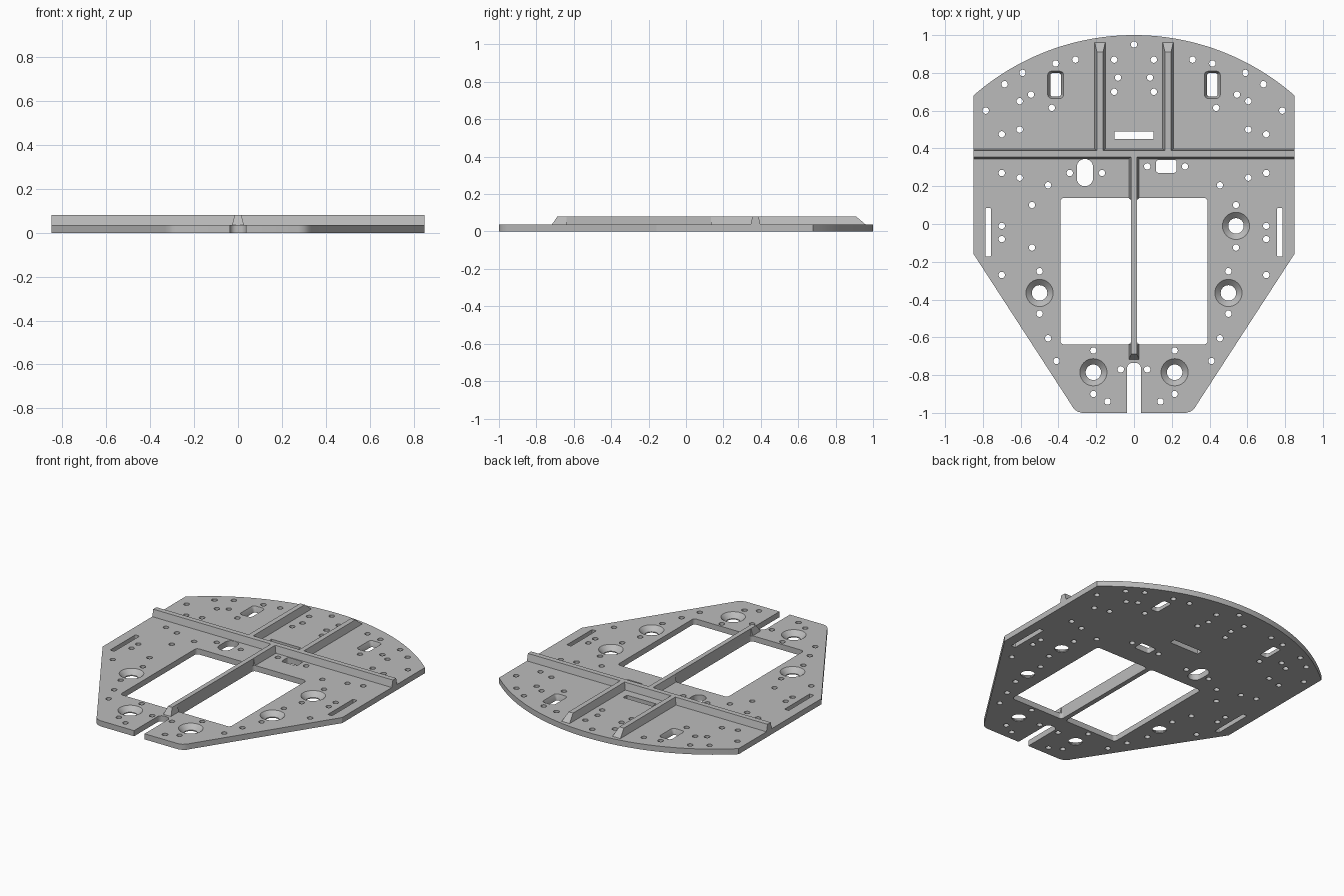
import bpy
import bmesh
from math import sin, cos, pi, asin, radians

cube = bpy.data.objects.get("Cube")
if cube:
    bpy.data.objects.remove(cube, do_unlink=True)

THICK = 0.036     # plate thickness
TOP = 0.08        # height of rib crests
HALF = 0.85       # half width of plate

grey = bpy.data.materials.new("light grey plastic")
grey.use_nodes = True
grey.diffuse_color = (0.5, 0.5, 0.5, 1)
grey.node_tree.nodes["Principled BSDF"].inputs["Base Color"].default_value = grey.diffuse_color


def box(x0, x1, y0, y1):
    """Counter-clockwise rectangle outline."""
    return [(x0, y0), (x1, y0), (x1, y1), (x0, y1)]


def rounded(cx, cy, hx, hy, r, seg=6):
    """Rounded rectangle outline; a circle when r equals both half sizes."""
    pts = []
    for k, (sx, sy) in enumerate([(1, 1), (-1, 1), (-1, -1), (1, -1)]):
        for i in range(seg + 1):
            a = (k + i / seg) * pi / 2
            p = (cx + sx * (hx - r) + r * cos(a), cy + sy * (hy - r) + r * sin(a))
            if not pts or abs(p[0] - pts[-1][0]) + abs(p[1] - pts[-1][1]) > 1e-5:
                pts.append(p)
    if abs(pts[0][0] - pts[-1][0]) + abs(pts[0][1] - pts[-1][1]) < 1e-5:
        pts.pop()
    return pts


def loft(bm, *rings):
    """Closed solid through (outline, height) rings, bottom to top."""
    loops = [[bm.verts.new((x, y, z)) for x, y in pts] for pts, z in rings]
    n = len(loops[0])
    bm.faces.new(loops[0][::-1])
    bm.faces.new(loops[-1])
    for a, b in zip(loops, loops[1:]):
        for i in range(n):
            j = (i + 1) % n
            bm.faces.new((a[i], a[j], b[j], b[i]))


def make(name, bm):
    mesh = bpy.data.meshes.new(name)
    bm.to_mesh(mesh)
    bm.free()
    mesh.materials.append(grey)
    obj = bpy.data.objects.new(name, mesh)
    bpy.context.collection.objects.link(obj)
    return obj


def solid(name, *rings):
    bm = bmesh.new()
    loft(bm, *rings)
    return make(name, bm)


# Plate outline: arched back, straight sides, tapered front with soft corners
radius, centre = 1.289, -0.289
sweep = asin(HALF / radius)
right = [(0.275, -1), (0.30, -0.993), (0.32, -0.977), (0.333, -0.955), (HALF, -0.158)]
arc = [(radius * sin(sweep * t / 24), centre + radius * cos(sweep * t / 24))
       for t in range(24, -25, -1)]
outline = right + arc + [(-x, y) for x, y in reversed(right)]
plate = solid("base_plate", (outline, 0), (outline, THICK))

# Cutters for every opening
cut = bmesh.new()


def through(pts):
    loft(cut, (pts, -0.05), (pts, 0.1))


def sunk(inner, outer):
    loft(cut, (inner, -0.05), (inner, 0.006), (outer, THICK), (outer, 0.1))


# Small screw holes, mirrored left and right
holes = [(.31, .87), (.415, .85), (.59, .8), (.685, .74), (.545, .685), (.605, .65),
         (.785, .6), (.435, .615), (.605, .5), (.7, .475), (.105, .87), (.085, .775),
         (.105, .7), (.7, .27), (.605, .245), (.455, .205), (.7, -.01), (.7, -.08),
         (.7, -.27), (.54, .1), (.54, -.125), (.5, -.25), (.5, -.475), (.455, -.605),
         (.41, -.725), (.215, -.67), (.215, -.9), (.14, -.94), (.07, -.77)]
singles = [(0, .95), (-.34, .27), (-.17, .27), (.07, .305), (.27, .305)]
for x, y in singles + [(s * x, y) for x, y in holes for s in (1, -1)]:
    through(rounded(x, y, .017, .017, .017, 4))

# Countersunk mounting holes
for x, y in [(.54, -.01), (.5, -.365), (-.5, -.365), (.215, -.785), (-.215, -.785)]:
    sunk(rounded(x, y, .041, .041, .041, 8), rounded(x, y, .072, .072, .072, 8))

# Paired openings: windows, side slots and bevelled sockets
for s in (1, -1):
    through(rounded(s * .2025, -.25, .1875, .388, .02))
    through(rounded(s * .772, -.044, .015, .128, .005))
    sunk(rounded(s * .415, .737, .028, .062, .012), rounded(s * .415, .737, .042, .072, .02))

# Single openings: back slot, oval, cable hole and front notch
through(rounded(0, .47, .104, .019, .003))
through(rounded(-.26, .272, .043, .072, .042))
through(rounded(.171, .305, .054, .034, .012))
through(rounded(0, -.95, .037, .215, .03))

cutter = make("opening_cutter", cut)
cutter.hide_render = True
mod = plate.modifiers.new("openings", 'BOOLEAN')
mod.operation = 'DIFFERENCE'
mod.solver = 'EXACT'
mod.object = cutter
bpy.context.view_layer.objects.active = plate
plate.select_set(True)
bpy.ops.object.modifier_apply(modifier=mod.name)
bpy.data.objects.remove(cutter, do_unlink=True)
bpy.ops.object.shade_smooth_by_angle(angle=radians(30))

# Cross rib over the full width
solid("cross_rib", (box(-HALF, HALF, .345, .398), THICK), (box(-HALF, HALF, .355, .388), TOP))

# Back ribs with sloped ends
for side, x in (("left", .18), ("right", -.18)):
    solid(side + "_back_rib",
          (box(x - .028, x + .028, .37, .962), THICK),
          (box(x - .016, x + .016, .37, .91), TOP))

# Centre spine: drafted ends on the plate and a deep web between the windows
solid("spine_back", (box(-.027, .027, .135, .37), THICK), (box(-.015, .015, .135, .37), TOP))
solid("spine_front", (box(-.027, .027, -.718, -.638), THICK), (box(-.015, .015, -.688, -.638), TOP))
web = box(-.015, .015, -.638, .138)
solid("spine_web", (web, 0), (web, TOP))
